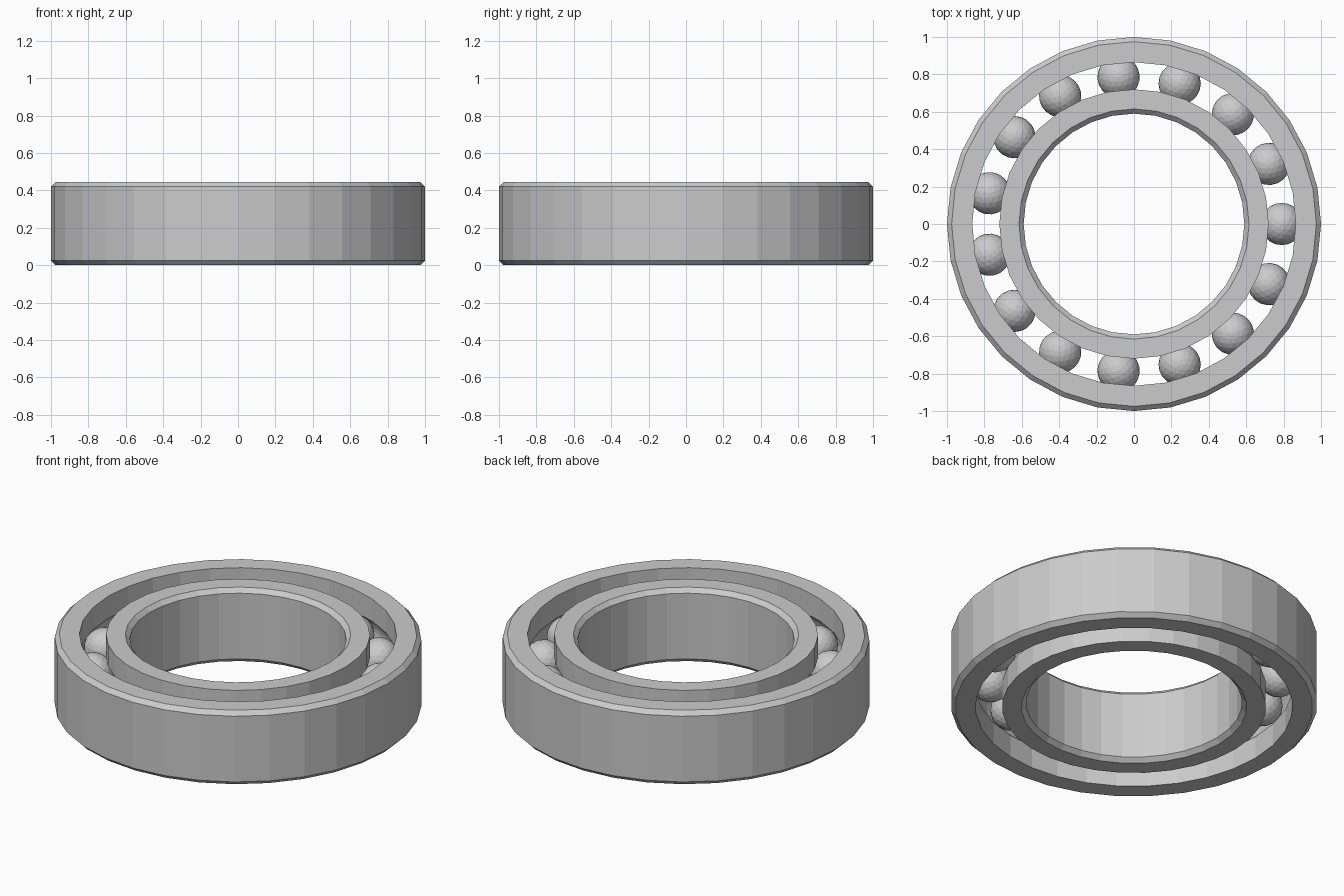
import bpy, bmesh
from math import sin, cos, pi, sqrt, asin
from mathutils import Matrix, Vector

cube = bpy.data.objects.get("Cube")
if cube:
    bpy.data.objects.remove(cube)

HEIGHT = 0.445
MID = HEIGHT / 2
CHAMFER = 0.025
PITCH = 0.79       # radius of the circle of balls
BALL = 0.113
GROOVE = 0.116
SIDES = 32

steel = bpy.data.materials.new("steel grey")
steel.use_nodes = True
colour = (0.6, 0.6, 0.6, 1)
steel.diffuse_color = colour
steel.node_tree.nodes["Principled BSDF"].inputs["Base Color"].default_value = colour


def add_object(name, bm):
    bmesh.ops.recalc_face_normals(bm, faces=bm.faces)
    mesh = bpy.data.meshes.new(name)
    bm.to_mesh(mesh)
    bm.free()
    mesh.materials.append(steel)
    obj = bpy.data.objects.new(name, mesh)
    bpy.context.collection.objects.link(obj)
    return obj


def race(name, plain, grooved):
    """Ring with a chamfered plain wall and a ball groove in the other wall."""
    inward = 1 if grooved > plain else -1
    edge = plain + inward * CHAMFER
    profile = [(grooved, 0), (edge, 0), (plain, CHAMFER),
               (plain, HEIGHT - CHAMFER), (edge, HEIGHT), (grooved, HEIGHT)]
    # groove arc, from top to bottom
    offset = grooved - PITCH
    half = asin(sqrt(GROOVE**2 - offset**2) / GROOVE)
    side = 1 if offset > 0 else -1
    for i in range(9):
        a = half * (1 - i / 4)
        profile.append((PITCH + side * GROOVE * cos(a), MID + GROOVE * sin(a)))

    bm = bmesh.new()
    loops = []
    for s in range(SIDES):
        a = 2 * pi * s / SIDES
        loops.append([bm.verts.new((r * cos(a), r * sin(a), z)) for r, z in profile])
    n = len(profile)
    for s in range(SIDES):
        here, there = loops[s], loops[(s + 1) % SIDES]
        for k in range(n):
            m = (k + 1) % n
            bm.faces.new((here[k], there[k], there[m], here[m]))
    return add_object(name, bm)


race("outer_race", 1.0, 0.865)
race("inner_race", 0.59, 0.72)

# Ring of balls
COUNT = 15
for i in range(COUNT):
    a = 2 * pi * i / COUNT
    bm = bmesh.new()
    spot = Matrix.Translation(Vector((PITCH * cos(a), PITCH * sin(a), MID)))
    bmesh.ops.create_icosphere(bm, subdivisions=3, radius=BALL,
                               matrix=spot @ Matrix.Rotation(a, 4, "Z"))
    add_object(f"ball_{i + 1}", bm)
